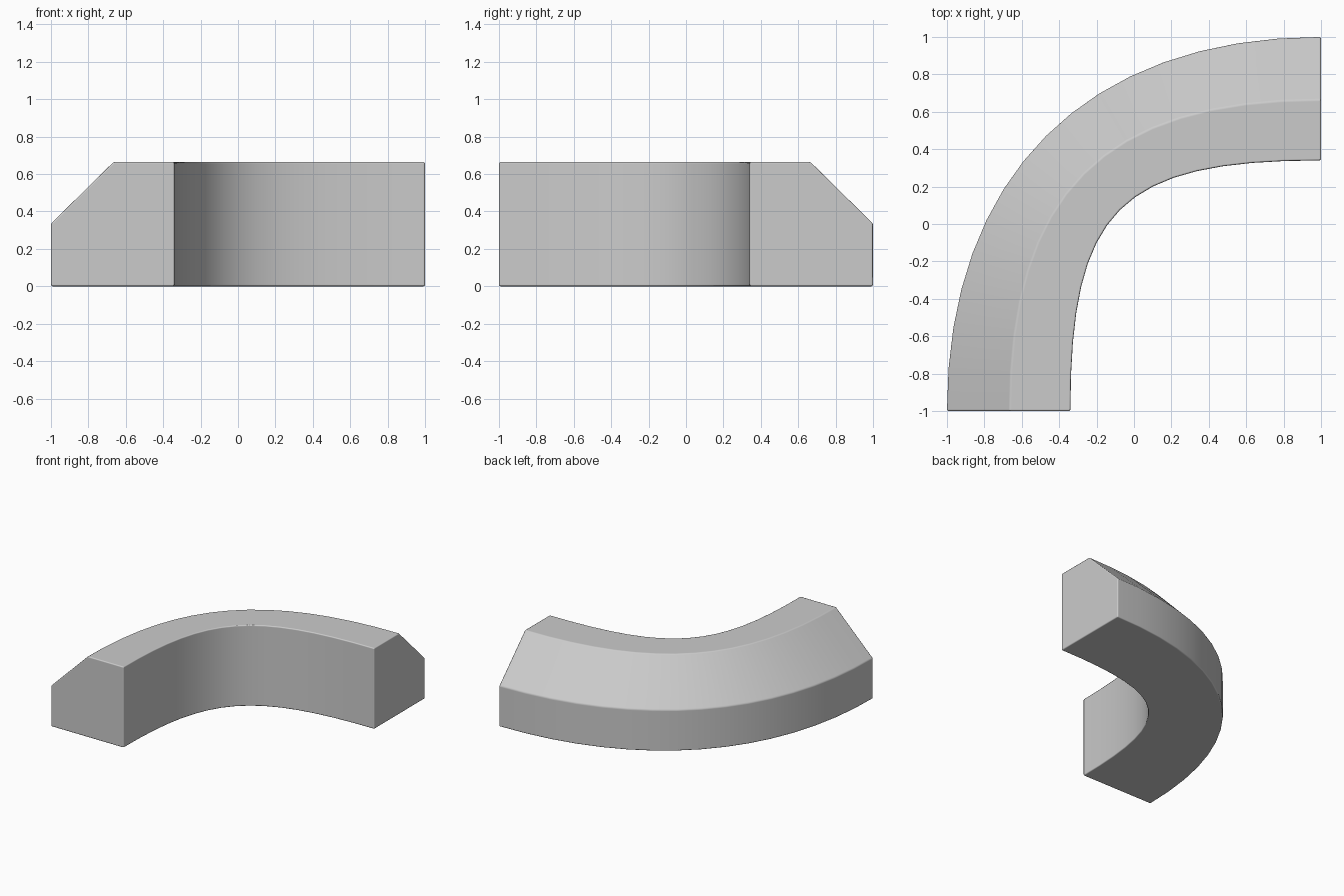
import bpy, bmesh
from math import radians

if "Cube" in bpy.data.objects:
    bpy.data.objects.remove(bpy.data.objects["Cube"])

STEPS = 16

# Cross-section: distance s from the corner (1, -1) and height z
PROFILE = [(1.34, 0.0), (2.0, 0.0), (2.0, 0.335), (1.665, 0.665), (1.34, 0.665)]


def bend_point(s, t):
    """Point on a quarter bend that starts and ends at distance s from the corner."""
    a = 1.08 + (s - 1.34) / 0.66 * 0.175  # handle length
    b0, b1, b2, b3 = (1 - t) ** 3, 3 * t * (1 - t) ** 2, 3 * t * t * (1 - t), t ** 3
    return 1 - (s * (b0 + b1) + a * b2), -1 + a * b1 + s * (b2 + b3)


# Sweep the profile around the bend
bm = bmesh.new()
rings = []
for i in range(STEPS + 1):
    rings.append([bm.verts.new((*bend_point(s, i / STEPS), z)) for s, z in PROFILE])
n = len(PROFILE)
for r0, r1 in zip(rings, rings[1:]):
    for j in range(n):
        k = (j + 1) % n
        bm.faces.new((r0[j], r0[k], r1[k], r1[j]))

# Flat end caps
bm.faces.new(rings[0])
bm.faces.new(rings[-1])
bmesh.ops.recalc_face_normals(bm, faces=bm.faces)

mesh = bpy.data.meshes.new("curved_block")
bm.to_mesh(mesh)
bm.free()
block = bpy.data.objects.new("curved_block", mesh)
bpy.context.collection.objects.link(block)
for p in mesh.polygons:
    p.use_smooth = True

# Fine rounded edges
bevel = block.modifiers.new("edge_bevel", 'BEVEL')
bevel.width = 0.009
bevel.segments = 2
bevel.limit_method = 'ANGLE'
bevel.angle_limit = radians(30)
bevel.harden_normals = True
